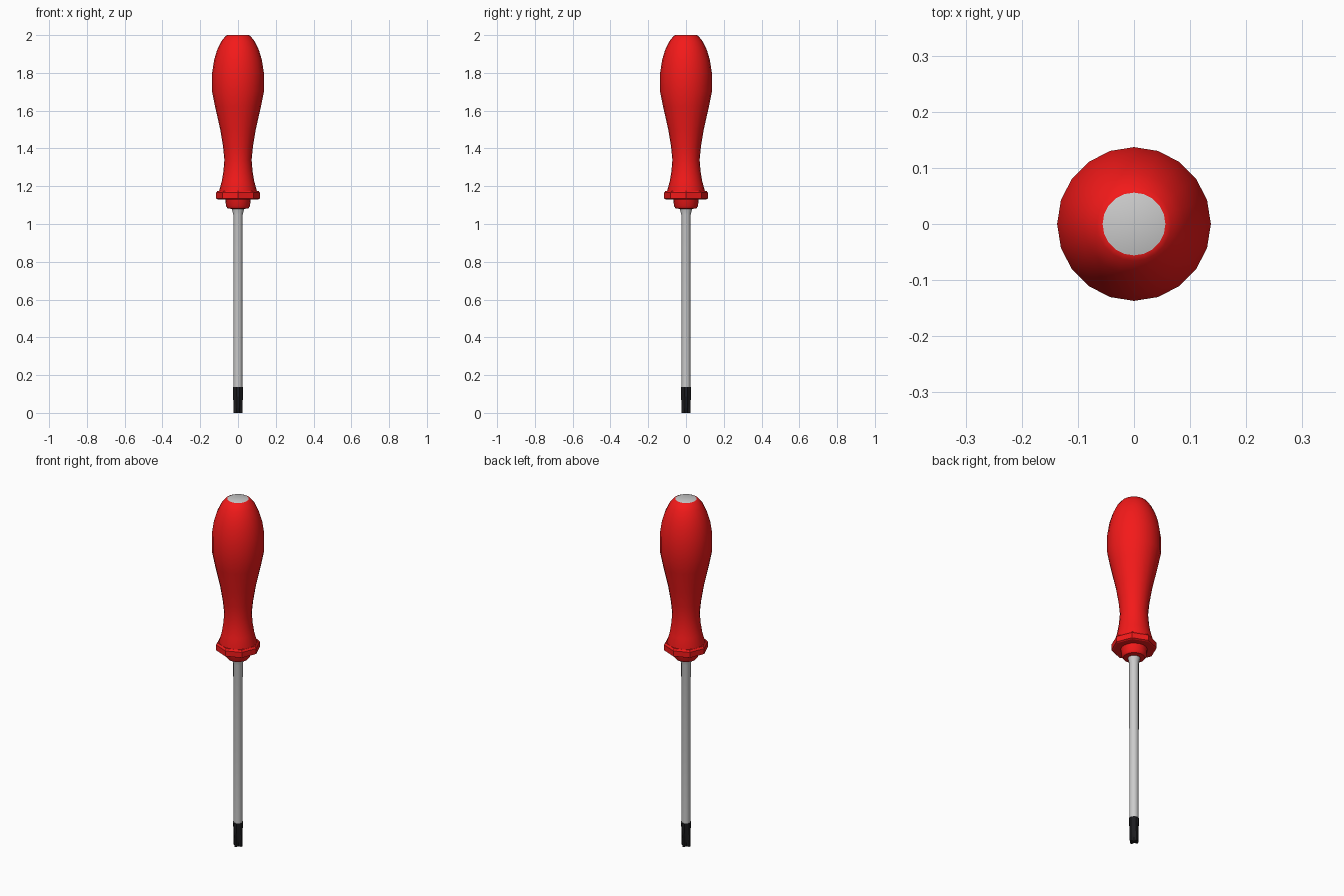
import bpy, bmesh, math

if "Cube" in bpy.data.objects:
    bpy.data.objects.remove(bpy.data.objects["Cube"])


def material(name, color):
    m = bpy.data.materials.new(name)
    m.diffuse_color = color
    m.use_nodes = True
    m.node_tree.nodes["Principled BSDF"].inputs["Base Color"].default_value = m.diffuse_color
    return m


red = material("red_plastic", (0.9, 0.01, 0.01, 1))
black = material("black_steel", (0.012, 0.012, 0.014, 1))


def loft(name, rings, mat=None, smooth=40):
    """Skin a stack of equal-length point rings (listed top to bottom), capped."""
    bm = bmesh.new()
    loops = [[bm.verts.new(p) for p in ring] for ring in rings]
    n = len(loops[0])
    for a, b in zip(loops, loops[1:]):
        for i in range(n):
            j = (i + 1) % n
            bm.faces.new((a[i], b[i], b[j], a[j]))
    bm.faces.new(loops[0])
    bm.faces.new(loops[-1][::-1])
    bmesh.ops.recalc_face_normals(bm, faces=bm.faces)
    me = bpy.data.meshes.new(name)
    bm.to_mesh(me)
    bm.free()
    ob = bpy.data.objects.new(name, me)
    bpy.context.collection.objects.link(ob)
    if mat:
        me.materials.append(mat)
    bpy.ops.object.select_all(action='DESELECT')
    ob.select_set(True)
    bpy.context.view_layer.objects.active = ob
    bpy.ops.object.shade_smooth_by_angle(angle=math.radians(smooth))
    return ob


def circle(r, z, n):
    return [(r * math.cos(2 * math.pi * i / n), r * math.sin(2 * math.pi * i / n), z)
            for i in range(n)]


def lathe(name, profile, n, mat=None, smooth=40):
    return loft(name, [circle(r, z, n) for r, z in profile], mat, smooth)


# Grip: swollen palm end, narrow waist, flare above the collar
grip = lathe("grip", [(0.056, 2.0), (0.066, 1.995), (0.09, 1.965), (0.111, 1.92),
                      (0.126, 1.87), (0.137, 1.80), (0.137, 1.70), (0.121, 1.62),
                      (0.094, 1.50), (0.079, 1.41), (0.072, 1.34), (0.077, 1.28),
                      (0.085, 1.23), (0.1, 1.175), (0.1, 1.15)], 20, red)

# Bare metal end of the grip
grip.data.materials.append(material("steel", (0.6, 0.6, 0.6, 1)))
for f in grip.data.polygons:
    if f.normal.z > 0.99 and f.center.z > 1.99:
        f.material_index = 1

# Eight-sided anti-roll collar
lathe("collar", [(0.108, 1.176), (0.116, 1.166), (0.116, 1.135), (0.108, 1.131)], 8, red, 20)

# Stepped neck below the collar
lathe("neck", [(0.072, 1.14), (0.066, 1.125), (0.064, 1.095), (0.055, 1.083),
               (0.035, 1.08)], 20, red)

# Steel shaft with a small flare at the neck
lathe("shaft", [(0.033, 1.085), (0.03, 1.07), (0.025, 1.05), (0.024, 0.13)], 12)


# Cross-shaped tip: round at the top, four flutes deepening downwards
def cross(r, w, c, z):
    pts = []
    for k in range(4):
        a = k * math.pi / 2
        for x, y in ((r, -w), (r, w), (c, c)):
            pts.append((x * math.cos(a) - y * math.sin(a),
                        x * math.sin(a) + y * math.cos(a), z))
    return pts


loft("cross_tip", [cross(0.0255, 0.007, 0.0182, 0.137), cross(0.0255, 0.007, 0.0175, 0.11),
                   cross(0.025, 0.006, 0.012, 0.05), cross(0.024, 0.005, 0.007, 0.0)],
     black, 25)
